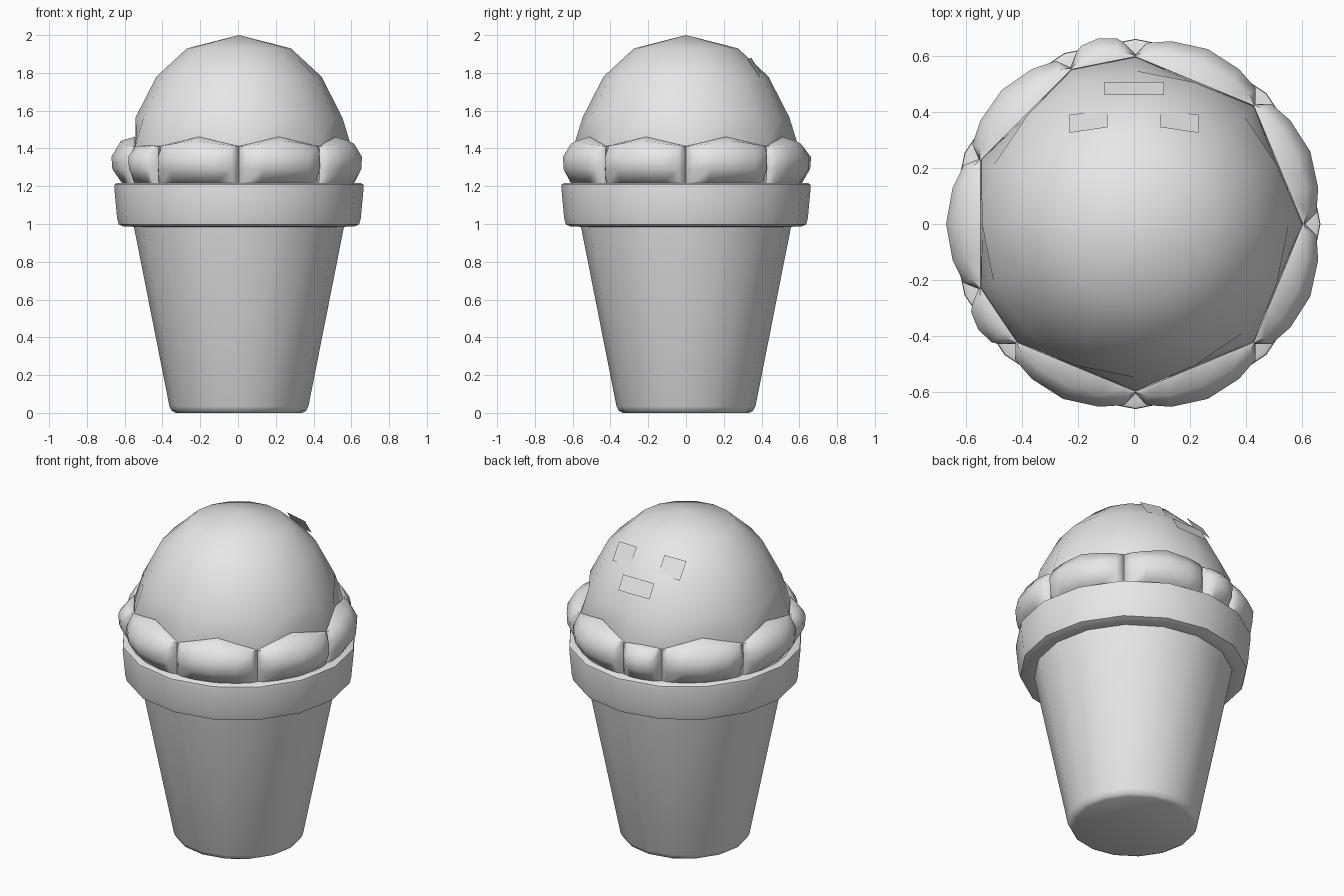
import bpy, bmesh
from math import sin, cos, radians

cube = bpy.data.objects.get("Cube")
if cube:
    bpy.data.objects.remove(cube)

grey = bpy.data.materials.new("plain grey")
grey.use_nodes = True
grey.diffuse_color = (0.8, 0.8, 0.8, 1)
grey.node_tree.nodes["Principled BSDF"].inputs["Base Color"].default_value = (0.8, 0.8, 0.8, 1)

SIDES = 16
STEP = 360 / SIDES
OFFSET = 0.005


def polar(r, z, degrees):
    a = radians(degrees)
    return (r * cos(a) + OFFSET, r * sin(a), z)


def finish(bm, name, angle=50, recalc=True):
    if recalc:
        bmesh.ops.recalc_face_normals(bm, faces=bm.faces)
    mesh = bpy.data.meshes.new(name)
    bm.to_mesh(mesh)
    bm.free()
    mesh.materials.append(grey)
    obj = bpy.data.objects.new(name, mesh)
    bpy.context.collection.objects.link(obj)
    bpy.ops.object.select_all(action='DESELECT')
    obj.select_set(True)
    bpy.context.view_layer.objects.active = obj
    bpy.ops.object.shade_smooth_by_angle(angle=radians(angle))
    return obj


def bridge(bm, rows, closed):
    """Join neighbouring rows of points with quads."""
    count = len(rows[0])
    for low, high in zip(rows, rows[1:]):
        for i in range(count if closed else count - 1):
            j = (i + 1) % count
            bm.faces.new((low[i], low[j], high[j], high[i]))


def lathe(name, profile):
    """Closed solid of revolution, flat at both ends."""
    bm = bmesh.new()
    rows = [[bm.verts.new(polar(r, z, i * STEP)) for i in range(SIDES)] for r, z in profile]
    bridge(bm, rows, True)
    bm.faces.new(rows[0])
    bm.faces.new(rows[-1])
    return finish(bm, name)


# Tapered cup and its thick rim
lathe("cup", [(0.335, 0), (0.355, 0.01), (0.368, 0.035), (0.557, 0.99)])
lathe("rim", [(0.55, 0.985), (0.61, 0.987), (0.636, 0.997), (0.645, 1.03),
              (0.66, 1.19), (0.658, 1.21), (0.645, 1.217), (0.55, 1.217)])

# Lumps around the foot of the scoop: start and width in sixteenths of a turn
lumps = [(0, 2), (2, 2), (4, 1), (5, 2), (7, 2), (9, 1), (10, 2), (12, 2), (14, 2)]
middles = [start + 1 for start, width in lumps if width == 2]

# Scoop, drawn in where a wide lump leans against it
bm = bmesh.new()
rows = []
for r, z in [(0.57, 1.2), (None, None), (0.547, 1.565), (0.437, 1.78), (0.275, 1.93)]:
    row = []
    for i in range(SIDES):
        if r is None:
            point = (0.545, 1.46) if i in middles else (0.595, 1.41)
        else:
            point = (r, z)
        row.append(bm.verts.new(polar(*point, i * STEP)))
    rows.append(row)
bridge(bm, rows, True)
tip = bm.verts.new(polar(0, 2.0, 0))
for i in range(SIDES):
    bm.faces.new((rows[-1][i], rows[-1][(i + 1) % SIDES], tip))
finish(bm, "scoop", 60)


def lump(name, start, width):
    """Pillow with pinched ends; fullness goes 0 at the ends to 1 in the middle."""
    bm = bmesh.new()
    first, span = start * STEP, width * STEP
    peak = 0.05 if width == 2 else 0.005
    cross = []
    edge = 3.5 / span
    for t, full in [(0, 0), (edge, 0.6), (0.25, 0.85), (0.5, 1), (0.75, 0.85), (1 - edge, 0.6), (1, 0)]:
        rise = peak * (1 - abs(2 * t - 1))
        inner = 0.597 * cos(radians(span / 2)) / cos(radians(span * (t - 0.5)))
        profile = [(0.56, 1.218), (0.6 + 0.02 * full, 1.218),
                   (0.605 + 0.065 * full, 1.29), (0.605 + 0.07 * full, 1.355),
                   (0.6 + 0.025 * full, 1.41 + rise * 0.6), (inner, 1.412 + rise)]
        cross.append([bm.verts.new(polar(r, z, first + span * t)) for r, z in profile])
    bridge(bm, cross, True)
    bm.faces.new(cross[0])
    bm.faces.new(cross[-1])
    finish(bm, name, 60)


for n, (start, width) in enumerate(lumps, 1):
    lump(f"scoop_lump_{n}", start, width)


# Face plates on the back of the scoop
def plate(name, corners):
    bm = bmesh.new()
    face = bm.faces.new([bm.verts.new(c) for c in corners])
    face.normal_update()
    if face.normal.z < 0:
        face.normal_flip()
    finish(bm, name, recalc=False)


for side, name in ((1, "left_eye"), (-1, "right_eye")):
    plate(name, [(side * x, y, z) for x, y, z in
                 [(0.095, 0.345, 1.88), (0.095, 0.405, 1.79),
                  (0.23, 0.39, 1.775), (0.23, 0.325, 1.87)]])
plate("mouth", [(-0.105, 0.46, 1.75), (0.107, 0.46, 1.75),
                (0.107, 0.506, 1.67), (-0.105, 0.506, 1.67)])
